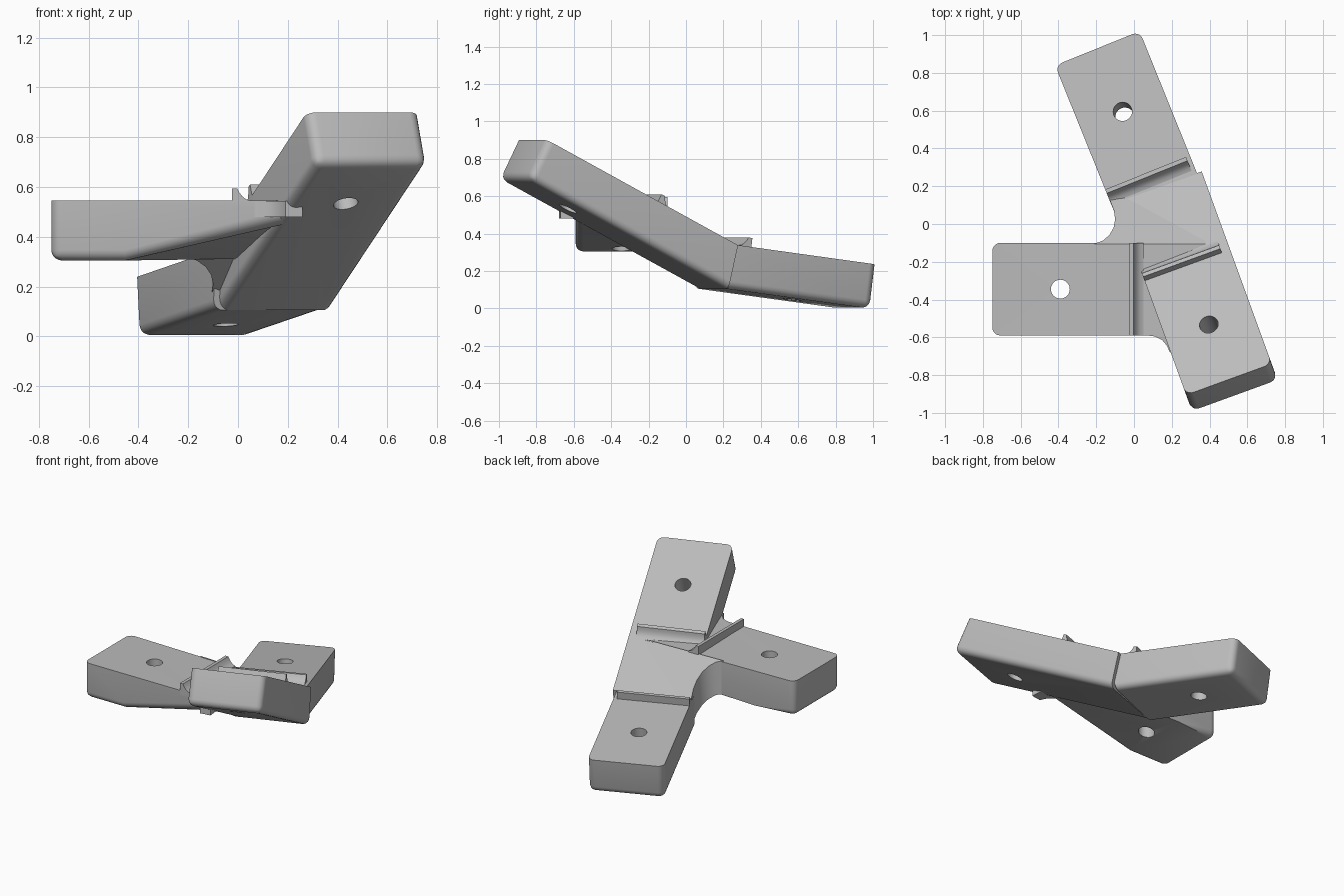
import bpy, bmesh, math
from mathutils import Matrix, Vector

cube = bpy.data.objects.get("Cube")
if cube:
    bpy.data.objects.remove(cube, do_unlink=True)

grey = bpy.data.materials.new("matte grey")
grey.use_nodes = True
grey.diffuse_color = (0.5, 0.5, 0.5, 1)
grey.node_tree.nodes["Principled BSDF"].inputs["Base Color"].default_value = (0.5, 0.5, 0.5, 1)


def finish(name, bm):
    bmesh.ops.recalc_face_normals(bm, faces=bm.faces)
    mesh = bpy.data.meshes.new(name)
    bm.to_mesh(mesh)
    bm.free()
    mesh.materials.append(grey)
    ob = bpy.data.objects.new(name, mesh)
    bpy.context.collection.objects.link(ob)
    return ob


def activate(ob):
    bpy.ops.object.select_all(action='DESELECT')
    ob.select_set(True)
    bpy.context.view_layer.objects.active = ob


def smooth(ob):
    activate(ob)
    bpy.ops.object.shade_smooth_by_angle(angle=math.radians(35))


def loft(loop_a, loop_b):
    """Closed solid between two matching loops of points."""
    bm = bmesh.new()
    a = [bm.verts.new(p) for p in loop_a]
    b = [bm.verts.new(p) for p in loop_b]
    n = len(a)
    bm.faces.new(a)
    bm.faces.new(b[::-1])
    for i in range(n):
        j = (i + 1) % n
        bm.faces.new((a[i], b[i], b[j], a[j]))
    return bm, a, b


def arm(name, heading, loop_a, loop_b, hole, slope):
    """Loops run top inner, top outer, bottom outer ... bottom inner as (along, across, up)."""
    bm, a, b = loft(loop_a, loop_b)
    # round the outer corners and the underside, keep the top crisp
    pairs = [(a[2], b[2])]
    for s in (a, b):
        pairs += [(s[i], s[i + 1]) for i in range(1, len(s) - 1)]
    edges = [bm.edges.get(p) for p in pairs]
    bmesh.ops.bevel(bm, geom=edges, offset=0.042, segments=5, profile=0.5,
                    affect='EDGES', clamp_overlap=True)
    turn = Matrix.Rotation(math.radians(heading), 4, 'Z')
    bm.transform(turn)
    ob = finish(name, bm)
    # bolt hole square to the arm
    cut = bmesh.new()
    bmesh.ops.create_cone(cut, cap_ends=True, segments=32, radius1=0.05, radius2=0.05, depth=0.9,
                          matrix=turn @ Matrix.Translation(hole) @ Matrix.Rotation(-slope, 4, 'Y'))
    cutter = finish("hole_cutter", cut)
    cutter.hide_render = True
    mod = ob.modifiers.new("hole", 'BOOLEAN')
    mod.operation = 'DIFFERENCE'
    mod.solver = 'EXACT'
    mod.object = cutter
    activate(ob)
    bpy.ops.object.modifier_apply(modifier=mod.name)
    bpy.data.objects.remove(cutter, do_unlink=True)
    smooth(ob)


def section(profile, v):
    return [(u, v, z) for u, z in profile]


# raised front arm and lowered back arm
front_slope, back_slope = math.atan(0.518), -math.atan(0.129)
front = [(-0.139, 0.338), (0.945, 0.90), (1.05, 0.692), (-0.085, 0.105)]
arm("front_arm", -70, section(front, -0.05), section(front, 0.432), (0.636, 0.19, 0.739), front_slope)
back = [(0.06, 0.348), (0.935, 0.235), (0.905, 0.0), (0.085, 0.105)]
arm("back_arm", 112, section(back, -0.41), section(back, 0.073), (0.574, -0.167, 0.28), back_slope)

# level side arm, its underside lifting toward the front arm
side_back = [(-0.38, 0.1, 0.53), (0.75, 0.1, 0.545), (0.75, 0.1, 0.305),
             (0.45, 0.1, 0.305), (-0.38, 0.1, 0.305)]
side_front = [(-0.2, 0.59, 0.545), (0.75, 0.59, 0.545), (0.75, 0.59, 0.305),
              (0.45, 0.59, 0.305), (-0.2, 0.59, 0.47)]
arm("right_arm", 180, side_back, side_front, (0.39, 0.345, 0.5), 0.0)


def lip(name, heading, u, z, slope, v0, v1):
    """Stop lip: upright wall on the outer side, hollow curve toward the hub."""
    profile = [(0, -0.03), (0, 0.05), (-0.022, 0.05), (-0.03, 0.034), (-0.042, 0.018),
               (-0.057, 0.006), (-0.075, 0), (-0.075, -0.03)]
    bm, _, _ = loft(section(profile, v0), section(profile, v1))
    bm.transform(Matrix.Rotation(math.radians(heading), 4, 'Z')
                 @ Matrix.Translation((u, 0, z)) @ Matrix.Rotation(-slope, 4, 'Y'))
    smooth(finish(name, bm))


lip("front_lip", -70, 0.302, 0.566, front_slope, -0.05, 0.385)
lip("back_lip", 112, 0.22, 0.327, back_slope, -0.388, 0.073)
lip("right_lip", 180, 0.025, 0.545, 0.0, 0.1, 0.59)


def web(name, outline, top, bottom):
    """Upright web whose top and bottom heights follow functions of x and y."""
    bm, _, _ = loft([(x, y, bottom(x, y)) for x, y in outline],
                    [(x, y, top(x, y)) for x, y in outline])
    smooth(finish(name, bm))


# curved hub web between the side arm and the back arm
web("hub_web",
    [(-0.21, -0.105), (-0.165, -0.088), (-0.13, -0.058), (-0.108, -0.02), (-0.1, 0.025),
     (-0.106, 0.07), (-0.127, 0.125), (0.0, 0.15), (0.36, -0.02), (0.38, -0.105)],
    lambda x, y: 0.452 - 0.02 * x - 0.85 * y,
    lambda x, y: 0.23 - 0.85 * y)

# small fillet between the side arm and the front arm
web("front_fillet",
    [(0.05, -0.588), (0.11, -0.595), (0.15, -0.615), (0.175, -0.645), (0.19, -0.68),
     (0.26, -0.67), (0.25, -0.55), (0.05, -0.55)],
    lambda x, y: 0.544, lambda x, y: 0.48)
